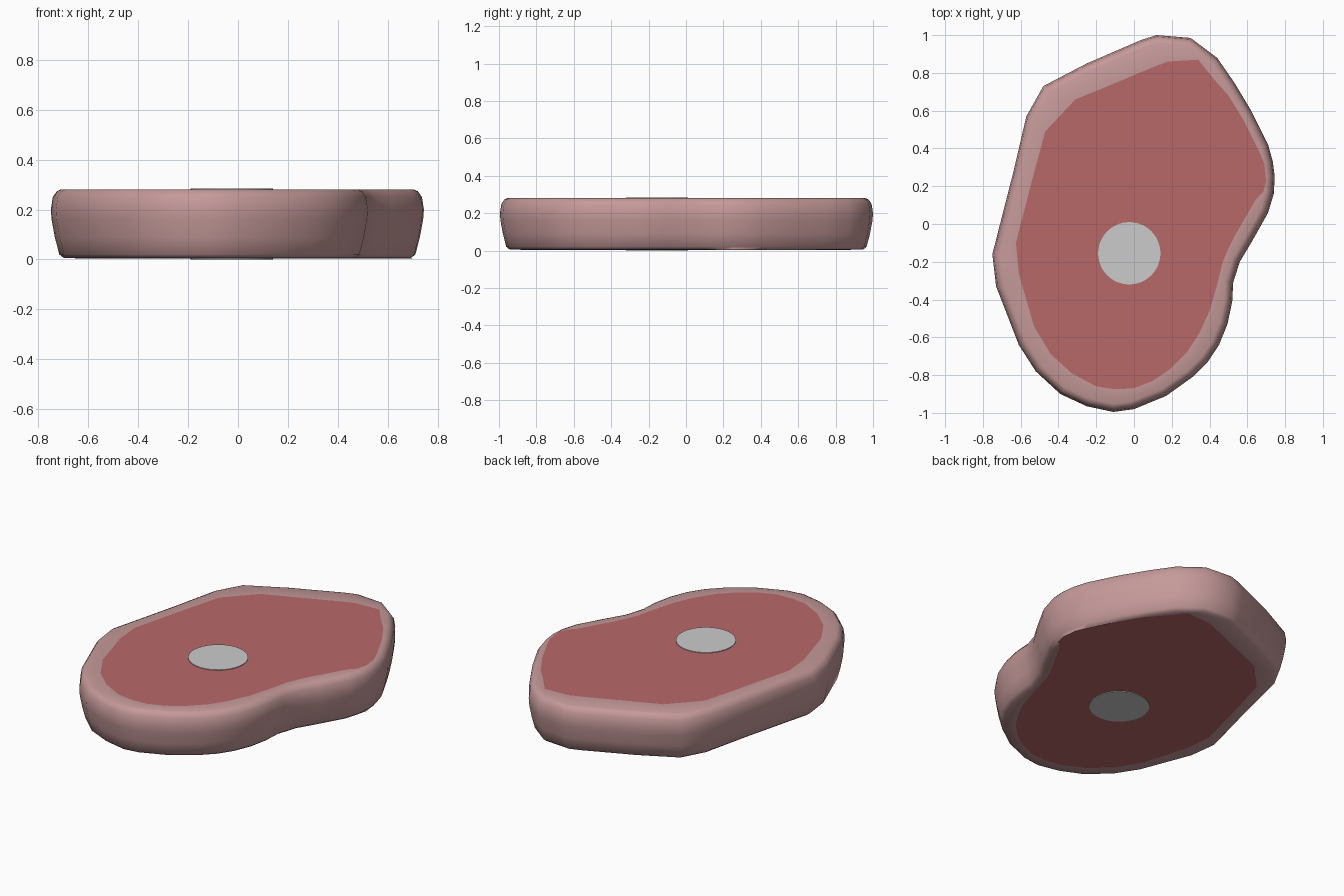
import bpy, bmesh
from mathutils import Vector

if "Cube" in bpy.data.objects:
    bpy.data.objects.remove(bpy.data.objects["Cube"])

# Outer silhouette and the matching edge of the lean meat (counterclockwise)
OUTER = [(-.11, -.995), (0, -.98), (.17, -.91), (.31, -.81), (.39, -.73), (.45, -.64), (.495, -.53),
         (.52, -.41), (.525, -.31), (.56, -.2), (.62, -.1), (.71, .06), (.74, .16), (.745, .25),
         (.735, .33), (.71, .42), (.62, .6), (.53, .75), (.44, .88), (.30, .985), (.12, 1.0),
         (.04, .975), (-.25, .85), (-.48, .73), (-.57, .57), (-.64, .27), (-.75, -.16),
         (-.73, -.33), (-.61, -.64), (-.52, -.78), (-.39, -.9), (-.25, -.965)]
INNER = [(-.1, -.875), (0, -.87), (.1, -.83), (.19, -.77), (.28, -.68), (.345, -.58), (.4, -.46),
         (.435, -.34), (.47, -.2), (.50, -.13), (.53, -.07), (.645, .13), (.685, .17), (.7, .23),
         (.69, .32), (.66, .39), (.58, .55), (.5, .68), (.42, .77), (.34, .87), (.18, .86),
         (.1, .83), (-.15, .725), (-.31, .66), (-.47, .49), (-.54, .23), (-.625, -.1),
         (-.61, -.26), (-.53, -.54), (-.44, -.69), (-.33, -.79), (-.2, -.86)]
OUTER = [Vector(p) for p in OUTER]
INNER = [Vector(p) for p in INNER]
N = len(OUTER)


def material(name, rgb):
    m = bpy.data.materials.new(name)
    m.diffuse_color = (*rgb, 1)
    m.use_nodes = True
    m.node_tree.nodes["Principled BSDF"].inputs["Base Color"].default_value = m.diffuse_color
    return m


def inset(d):
    """Outline moved inward by d along its normals."""
    out = []
    for i, p in enumerate(OUTER):
        t = (OUTER[(i + 1) % N] - OUTER[i - 1]).normalized()
        out.append(p + Vector((-t.y, t.x)) * d)
    return out


# Steak: fat rim built from stacked rings, lean caps top and bottom
levels = [(INNER, .004), (inset(.052), .006), (inset(.034), .02), (inset(.016), .09),
          (inset(.003), .16), (inset(0), .20), (inset(.008), .25), (inset(.024), .273),
          (inset(.042), .281), (INNER, .281)]
bm = bmesh.new()
rings = [[bm.verts.new((p.x, p.y, z)) for p in pts] for pts, z in levels]
for a, b in zip(rings, rings[1:]):
    for i in range(N):
        j = (i + 1) % N
        bm.faces.new((a[i], a[j], b[j], b[i])).smooth = True
for loop in (rings[0][::-1], rings[-1]):
    bm.faces.new(loop).material_index = 1
me = bpy.data.meshes.new("steak")
bm.to_mesh(me)
bm.free()
me.materials.append(material("fat_rim", (.56, .32, .32)))
me.materials.append(material("lean_meat", (.48, .14, .14)))
steak = bpy.data.objects.new("steak", me)
bpy.context.collection.objects.link(steak)

# Round bone showing on both faces
bpy.ops.mesh.primitive_cylinder_add(vertices=48, radius=.165, depth=.285, location=(-.025, -.155, .1425))
bone = bpy.context.object
bone.name = "bone"
bpy.ops.object.shade_smooth_by_angle()
